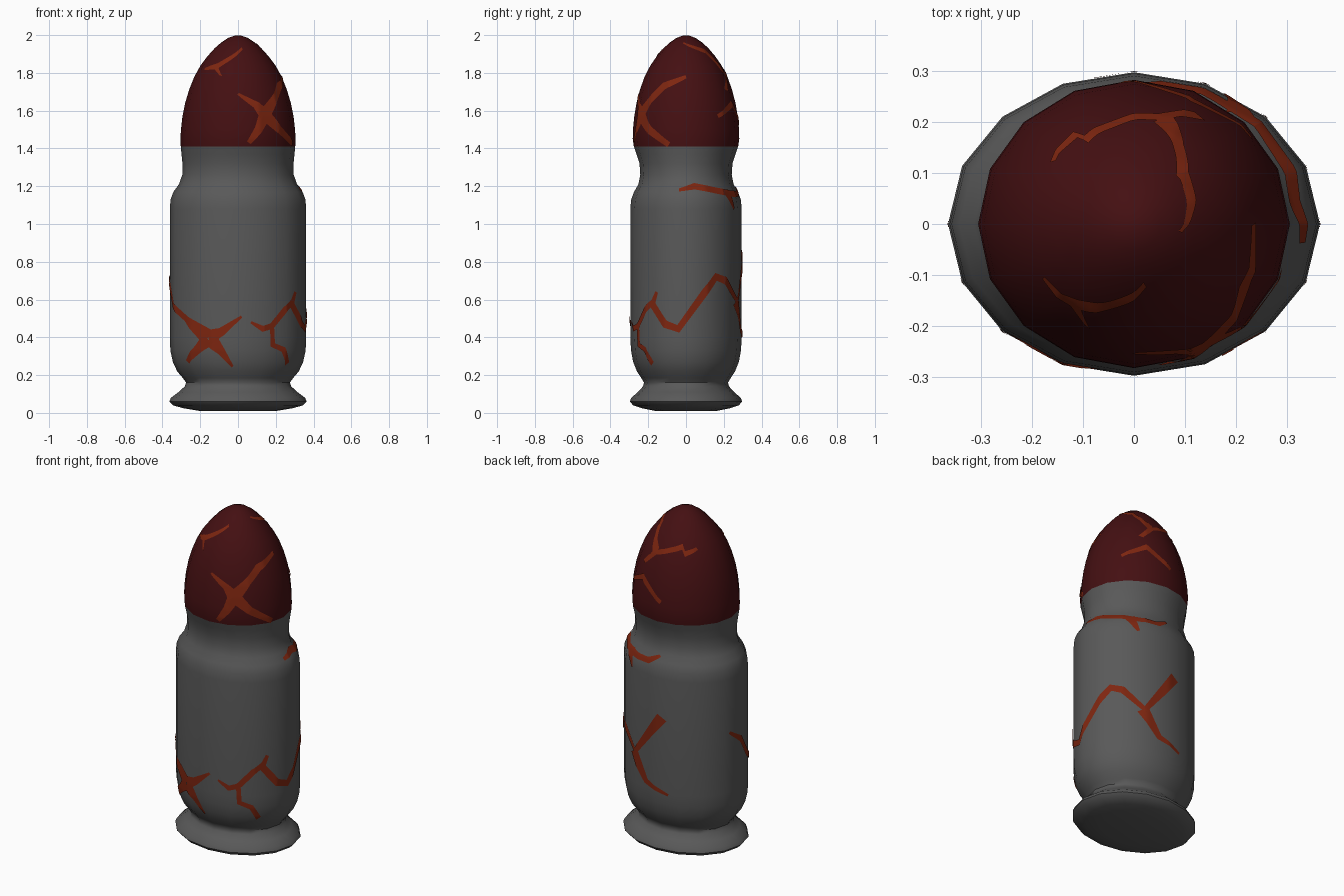
import bpy, bmesh, math
from mathutils import Vector

if "Cube" in bpy.data.objects:
    bpy.data.objects.remove(bpy.data.objects["Cube"])

SIDES = 16

# Profile rows: height, half width in x, half depth in y
CASE = [(0.01, .20, .16), (0.025, .29, .235), (0.04, .345, .28), (0.06, .364, .297),
        (0.08, .355, .29), (0.11, .315, .255), (0.14, .282, .228), (0.16, .275, .222),
        (0.185, .292, .237), (0.22, .322, .26), (0.27, .345, .28), (0.33, .358, .291),
        (0.40, .361, .295), (1.08, .361, .295), (1.13, .357, .29), (1.17, .342, .275),
        (1.21, .313, .252), (1.26, .295, .242), (1.32, .294, .246), (1.37, .299, .262), (1.41, .303, .276)]
TIP = [(1.41, .303, .276), (1.45, .305, .282), (1.50, .302, .281), (1.57, .294, .274), (1.64, .280, .262),
       (1.71, .259, .244), (1.78, .231, .219), (1.84, .198, .188), (1.89, .160, .153),
       (1.93, .124, .119), (1.96, .090, .087), (1.985, .053, .051), (1.997, .018, .018)]


def material(name, rgb):
    m = bpy.data.materials.new(name)
    m.diffuse_color = (*rgb, 1)
    m.use_nodes = True
    m.node_tree.nodes["Principled BSDF"].inputs["Base Color"].default_value = m.diffuse_color
    return m


def make_object(name, bm, mat, angle=50):
    me = bpy.data.meshes.new(name)
    bm.to_mesh(me)
    bm.free()
    me.materials.append(mat)
    ob = bpy.data.objects.new(name, me)
    bpy.context.collection.objects.link(ob)
    bpy.ops.object.select_all(action='DESELECT')
    ob.select_set(True)
    bpy.context.view_layer.objects.active = ob
    bpy.ops.object.shade_smooth_by_angle(angle=math.radians(angle))
    return ob


def lathe(name, rows, mat):
    """Stack of 16-sided oval rings, capped at both ends."""
    bm = bmesh.new()
    rings = []
    for z, rx, ry in rows:
        rings.append([bm.verts.new((rx * math.cos(math.tau * i / SIDES),
                                    ry * math.sin(math.tau * i / SIDES), z)) for i in range(SIDES)])
    for a, b in zip(rings, rings[1:]):
        for i in range(SIDES):
            j = (i + 1) % SIDES
            bm.faces.new((a[i], a[j], b[j], b[i]))
    bm.faces.new(rings[0][::-1])
    bm.faces.new(rings[-1])
    return make_object(name, bm, mat)


def radii(z):
    rows = CASE + TIP[1:]
    for (z0, a0, b0), (z1, a1, b1) in zip(rows, rows[1:]):
        if z <= z1:
            f = max(0, (z - z0) / (z1 - z0))
            return a0 + (a1 - a0) * f, b0 + (b1 - b0) * f
    return rows[-1][1:]


def on_surface(deg, z, lift=0.004):
    """Point just above the faceted surface at an angle and height."""
    rx, ry = radii(z)
    k = deg / 360 * SIDES
    i = math.floor(k)
    a, b = (Vector((rx * math.cos(math.tau * n / SIDES), ry * math.sin(math.tau * n / SIDES), z))
            for n in (i, i + 1))
    p = a.lerp(b, k - i)
    flat = Vector((p.x, p.y, 0))
    return p + flat.normalized() * lift


def crack(bm, pts, w0, wmid, w1):
    """Thin tapering strip following a zigzag path of (angle, height)."""
    n = len(pts)
    flat = [Vector((math.radians(t) * sum(radii(z)) / 2, z)) for t, z in pts]
    dirs = [(b - a).normalized() for a, b in zip(flat, flat[1:])]
    rails = []
    for i in range(n):
        d = (dirs[max(i - 1, 0)] + dirs[min(i, n - 2)]).normalized()
        w = w0 if i == 0 else w1 if i == n - 1 else wmid
        rails.append((pts[i], Vector((-d.y, d.x)) * w))
    rows = []
    for (p, s), (q, e) in zip(rails, rails[1:]):
        for step in range(13):
            f = step / 12
            t, z = p[0] + (q[0] - p[0]) * f, p[1] + (q[1] - p[1]) * f
            side = s.lerp(e, f)
            row = []
            for c in range(5):
                o = side * (c / 2 - 1)
                row.append(bm.verts.new(on_surface(
                    t + math.degrees(o.x / (sum(radii(z)) / 2)), z + o.y)))
            if step:
                for c in range(4):
                    bm.faces.new((rows[-1][c], row[c], row[c + 1], rows[-1][c + 1]))
            rows.append(row)


def crack_set(name, paths, mat):
    bm = bmesh.new()
    for pts, w in paths:
        crack(bm, pts, *w)
    bm.normal_update()
    for f in bm.faces:   # make every strip face outwards
        c = f.calc_center_median()
        if f.normal.dot(Vector((c.x, c.y, 0))) < 0:
            f.normal_flip()
    return make_object(name, bm, mat)


grey = material("case grey", (0.1, 0.1, 0.1))
red = material("dark red", (0.058, 0.005, 0.006))
orange = material("crack orange", (0.21, 0.019, 0.005))

lathe("case", CASE, grey)
lathe("tip", TIP, red)

OUT = (.035, .022, .007)    # wide at the start, narrow at the end
MID = (.008, .02, .008)     # narrow at both ends

# Cracks on the case
crack_set("case_cracks", [
    # front star
    ([(-116, .40), (-140, .50), (-162, .57), (-180, .70), (-196, .76)], (.045, .017, .008)),
    ([(-116, .40), (-104, .43), (-87, .51)], (.04, .022, .006)),
    ([(-116, .39), (-126, .34), (-141, .27)], (.04, .024, .014)),
    ([(-114, .39), (-105, .33), (-95, .245)], (.04, .022, .006)),
    # front right fork
    ([(-79, .48), (-69, .445), (-60, .46), (-46, .55), (-36, .59), (-32, .64)], (.006, .016, .01)),
    ([(-60, .47), (-59, .36), (-48, .335), (-40, .26)], (.012, .015, .015)),
    # long zigzag on the right and back
    ([(-38, .58), (-22, .47), (-8, .445), (20, .64), (33, .72), (45, .70), (66, .59),
      (97, .85)], (.02, .021, .03)),
    ([(64, .59), (80, .44), (103, .39)], (.035, .018, .008)),
    # shoulder
    ([(-8, 1.18), (10, 1.20), (45, 1.17), (62, 1.16), (80, 1.16), (92, 1.20)], (.008, .017, .008)),
    ([(52, 1.17), (60, 1.08)], (.03, .02, .008)),
], orange)

# Cracks on the tip
crack_set("tip_cracks", [
    # front cross
    ([(-61, 1.58), (-70, 1.63), (-90, 1.69)], (.035, .02, .006)),
    ([(-61, 1.58), (-46, 1.66), (-30, 1.73), (0, 1.78)], (.035, .02, .009)),
    ([(-61, 1.58), (-69, 1.50), (-79, 1.43)], (.035, .022, .012)),
    ([(-61, 1.58), (-44, 1.50), (-19, 1.42)], (.035, .022, .015)),
    # upper front left
    ([(-80, 1.93), (-124, 1.835), (-148, 1.82)], (.006, .016, .006)),
    ([(-127, 1.835), (-113, 1.785)], (.02, .012, .006)),
    # upper back
    ([(76, 1.79), (62, 1.86), (48, 1.915), (-10, 1.96)], (.025, .013, .003)),
    ([(60, 1.71), (76, 1.785), (118, 1.84), (122, 1.805), (141, 1.83)], (.014, .014, .008)),
    # lower back
    ([(38, 1.57), (66, 1.635), (95, 1.53)], (.01, .019, .012)),
], orange)
